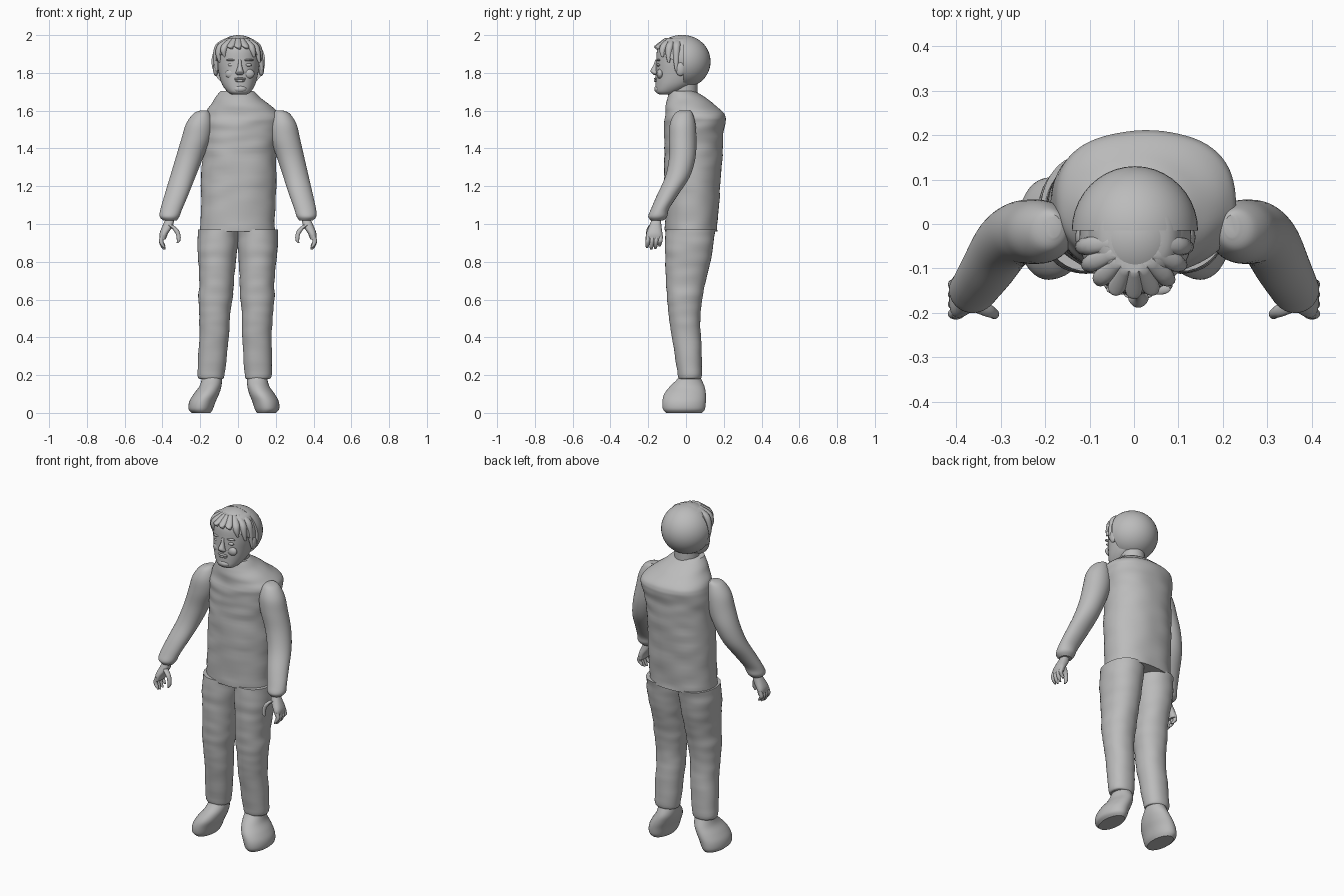
import bpy, bmesh, math
from mathutils import Vector, Matrix, noise

if "Cube" in bpy.data.objects:
    bpy.data.objects.remove(bpy.data.objects["Cube"])

GREY = (0.5, 0.5, 0.5, 1)
mat = bpy.data.materials.new("plain grey")
mat.use_nodes = True
mat.diffuse_color = GREY
mat.node_tree.nodes["Principled BSDF"].inputs["Base Color"].default_value = GREY


def finish(bm, name):
    """Turn a bmesh into a smooth shaded grey object."""
    bmesh.ops.recalc_face_normals(bm, faces=bm.faces[:])
    me = bpy.data.meshes.new(name)
    bm.to_mesh(me)
    bm.free()
    me.materials.append(mat)
    ob = bpy.data.objects.new(name, me)
    bpy.context.collection.objects.link(ob)
    bpy.ops.object.select_all(action='DESELECT')
    ob.select_set(True)
    bpy.context.view_layer.objects.active = ob
    bpy.ops.object.shade_smooth_by_angle(angle=math.radians(40))
    return ob


def spline(a, b, c, d, t):
    return 0.5 * (2 * b + (c - a) * t + (2 * a - 5 * b + 4 * c - d) * t * t
                  + (3 * b - a - 3 * c + d) * t ** 3)


def loft(name, stations, sides=40, steps=5, power=1.0, wrinkle=0.0, warp=None):
    """Skin ellipses given as (z, x0, x1, y0, y1), smoothed along the height."""
    st = [Vector(s) for s in stations]
    rows = []
    for i in range(len(st) - 1):
        a, d = st[max(i - 1, 0)], st[min(i + 2, len(st) - 1)]
        rows += [spline(a, st[i], st[i + 1], d, k / steps) for k in range(steps)]
    rows.append(st[-1])
    bm = bmesh.new()
    rings = []
    for z, x0, x1, y0, y1 in rows:
        ring = []
        for k in range(sides):
            t = 2 * math.pi * k / sides
            c, s = math.cos(t), math.sin(t)
            c = math.copysign(abs(c) ** power, c)
            s = math.copysign(abs(s) ** power, s)
            p = Vector(((x0 + x1) / 2 + c * (x1 - x0) / 2,
                        (y0 + y1) / 2 + s * (y1 - y0) / 2, z))
            if wrinkle:
                n = noise.noise(Vector((p.x * 8, p.y * 8, p.z * 20)))
                p += Vector((c, s, 0)) * n * wrinkle
            ring.append(bm.verts.new(warp(p) if warp else p))
        rings.append(ring)
    for r, q in zip(rings, rings[1:]):
        for k in range(sides):
            m = (k + 1) % sides
            bm.faces.new((r[k], r[m], q[m], q[k]))
    bm.faces.new(rings[0])
    bm.faces.new(rings[-1])
    return finish(bm, name)


def tube(name, points, warp=None, sides=12):
    """Round strand through (x, y, z, radius) points."""
    return loft(name, [(z, x - r, x + r, y - r, y + r) for x, y, z, r in points],
                sides, 4, warp=warp)


def ellipsoid(name, centre, radii, cut=None):
    """Ellipsoid, optionally keeping only the side a plane normal points to."""
    bm = bmesh.new()
    bmesh.ops.create_uvsphere(bm, u_segments=40, v_segments=24, radius=1,
                              matrix=Matrix.Translation(centre) @ Matrix.Diagonal((*radii, 1)))
    if cut:
        geom = bm.verts[:] + bm.edges[:] + bm.faces[:]
        res = bmesh.ops.bisect_plane(bm, geom=geom, plane_co=cut[0], plane_no=cut[1],
                                     clear_inner=True)
        edges = [e for e in res["geom_cut"] if isinstance(e, bmesh.types.BMEdge)]
        bmesh.ops.contextual_create(bm, geom=edges)
    return finish(bm, name)


# Jacket body with sloping shoulders
loft("jacket", [
    (0.96, -.20, .195, -.11, .165), (1.2, -.195, .20, -.115, .18),
    (1.4, -.185, .205, -.115, .195), (1.52, -.185, .225, -.115, .205),
    (1.565, -.18, .23, -.11, .21), (1.60, -.165, .20, -.108, .19),
    (1.66, -.125, .13, -.102, .115), (1.705, -.09, .08, -.09, .045)],
    sides=72, steps=9, power=0.9, wrinkle=0.006)
loft("neck", [(1.62, -.07, .07, -.08, .06), (1.76, -.06, .07, -.09, .06)])

# Limbs are described on the right, the left is mirrored with a small lean
arm = [(1.602, -.195, -.165, -.03, .02), (1.585, -.235, -.147, -.06, .035),
       (1.53, -.275, -.135, -.085, .05), (1.45, -.30, -.145, -.09, .055),
       (1.35, -.33, -.185, -.09, .05), (1.25, -.36, -.225, -.11, .02),
       (1.15, -.39, -.265, -.155, -.045), (1.08, -.41, -.295, -.185, -.09),
       (1.04, -.415, -.31, -.20, -.10), (1.018, -.395, -.325, -.185, -.12)]
leg = [(.18, -.205, -.08, -.035, .075), (.21, -.215, -.07, -.045, .085),
       (.4, -.205, -.05, -.075, .08), (.5, -.205, -.045, -.09, .075),
       (.6, -.21, -.03, -.10, .085), (.7, -.205, -.02, -.105, .105),
       (.8, -.21, -.012, -.11, .13), (.9, -.215, 0, -.11, .145),
       (.97, -.21, .005, -.108, .155)]
shoe = [(0, -.245, -.145, -.105, .085), (.02, -.262, -.133, -.122, .10),
        (.06, -.258, -.118, -.125, .105), (.10, -.235, -.10, -.115, .105),
        (.14, -.205, -.088, -.085, .098), (.18, -.192, -.085, -.045, .08),
        (.21, -.19, -.09, -.03, .065)]
palm = [(1.04, -.375, -.335, -.175, -.135), (.99, -.40, -.345, -.195, -.13),
        (.95, -.415, -.37, -.21, -.125), (.918, -.413, -.383, -.21, -.125)]

for side in ("right", "left"):
    def arm_warp(p, s=side):
        return p if s == "right" else Vector((-p.x + .035 * max(0, p.z - 1.04) / .5, p.y, p.z))

    def leg_warp(p, s=side):
        return p if s == "right" else Vector((-p.x - .045 * (1 - p.z / .96), p.y, p.z))

    loft(side + "_sleeve", arm, warp=arm_warp)
    loft(side + "_trouser_leg", leg, steps=7, power=0.92, wrinkle=0.004, warp=leg_warp)
    loft(side + "_shoe", shoe, warp=leg_warp)
    loft(side + "_palm", palm, sides=20, power=0.8, warp=arm_warp)
    for i in range(4):
        y = -.2 + i * .022
        low = (.872, .864, .868, .88)[i]
        tube(f"{side}_finger_{i + 1}", [
            (-.398, y, .94, .012), (-.407, y - .002, .91, .0115),
            (-.398, y - .005, low + .015, .010), (-.388, y - .006, low, .005)], arm_warp)
    tube(side + "_thumb", [
        (-.36, -.18, .995, .016), (-.332, -.193, .972, .015), (-.317, -.2, .945, .012),
        (-.314, -.204, .915, .010), (-.32, -.206, .9, .005)], arm_warp)

# Head and face
loft("head", [
    (1.685, -.03, .045, -.14, -.08), (1.70, -.055, .068, -.16, -.03),
    (1.74, -.085, .092, -.162, .04), (1.80, -.102, .107, -.160, .09),
    (1.86, -.11, .115, -.158, .11), (1.93, -.105, .11, -.15, .10),
    (1.975, -.08, .085, -.11, .06), (1.99, -.04, .04, -.07, .03)], sides=56, power=0.92)
loft("nose", [(1.79, -.004, .024, -.172, -.15), (1.80, -.013, .033, -.182, -.15),
              (1.813, -.008, .028, -.188, -.15), (1.84, 0, .02, -.173, -.15),
              (1.87, .003, .017, -.162, -.15)], sides=20)
ellipsoid("upper_lip", (.01, -.159, 1.769), (.032, .011, .006))
ellipsoid("lower_lip", (.01, -.158, 1.758), (.026, .011, .007))
ellipsoid("chin", (.01, -.148, 1.715), (.035, .02, .02))
for label, x in (("right", -.035), ("left", .055)):
    ellipsoid(label + "_eye", (x, -.146, 1.842), (.019, .009, .008))
    ellipsoid(label + "_brow", (x, -.147, 1.868), (.027, .012, .006))
    ellipsoid(label + "_cheek", (x, -.137, 1.795), (.032, .018, .026))
for label, x in (("right", -.118), ("left", .124)):
    ellipsoid(label + "_ear", (x, -.03, 1.82), (.014, .025, .036))

# Hair: rounded back shell, swept front cap and loose locks
ellipsoid("hair_back", (.002, -.015, 1.86), (.142, .145, .14),
          ((0, -.015, 1.86), (0, 1, 0)))
ellipsoid("hair_front", (.003, -.03, 1.868), (.126, .133, .132),
          ((0, -.16, 1.935), (0, .6, .8)))
for i in range(9):
    a = math.pi * (i + 0.5) / 9
    c, s = math.cos(a), math.sin(a)
    drop = 1.80 + .125 * s ** 1.5 + .012 * (i % 2)
    tube(f"hair_lock_{i + 1}", [
        (.05 * c, -.03 - .07 * s, 1.985, .012), (.10 * c, -.03 - .108 * s, 1.95, .020),
        (.118 * c, -.03 - .122 * s, (1.95 + drop) / 2, .017),
        (.122 * c + .008, -.03 - .124 * s, drop, .006)])
